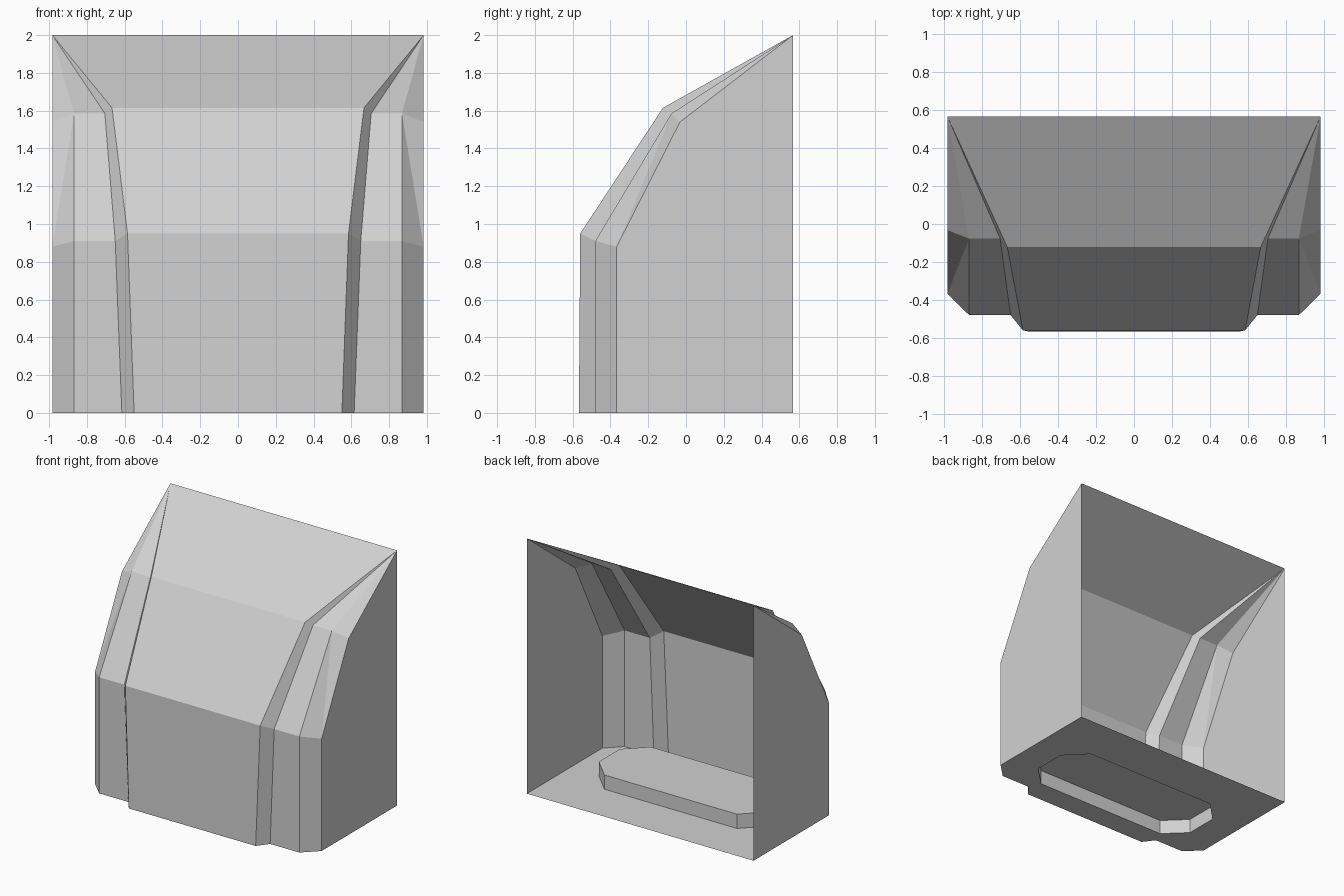
import bpy

old = bpy.data.objects.get("Cube")
if old:
    bpy.data.objects.remove(old, do_unlink=True)

grey = bpy.data.materials.new("light_grey")
grey.use_nodes = True
colour = (0.64, 0.64, 0.64, 1)
grey.diffuse_color = colour
grey.node_tree.nodes["Principled BSDF"].inputs["Base Color"].default_value = colour

HALF_W, BACK, TOP = 0.983, 0.567, 2.0
corner = (HALF_W, BACK, TOP)


def half_part(name, faces):
    """Build the +x half from face loops, then mirror it."""
    index = {}
    loops = [[index.setdefault(p, len(index)) for p in f] for f in faces]
    mesh = bpy.data.meshes.new(name)
    mesh.from_pydata(list(index), [], loops)
    mesh.materials.append(grey)
    obj = bpy.data.objects.new(name, mesh)
    bpy.context.collection.objects.link(obj)
    mirror = obj.modifiers.new("mirror", "MIRROR")
    mirror.use_clip = True
    mirror.merge_threshold = 0.0005


# Upright creases from the panel edge out to the side: foot, bend, brow
panel_edge = [(0.55, -0.567, 0), (0.585, -0.56, 0.95), (0.667, -0.122, 1.615)]
step_edge = [(0.615, -0.48, 0), (0.65, -0.48, 0.91), (0.705, -0.077, 1.585)]
wing_edge = [(0.868, -0.48, 0), (0.868, -0.48, 0.91), (0.868, -0.077, 1.585)]
side_edge = [(HALF_W, -0.367, 0), (HALF_W, -0.367, 0.88), (HALF_W, -0.032, 1.54)]
middle = [(0, y, z) for x, y, z in panel_edge]


def strip(a, b):
    """Faces between two creases, running into the top corner."""
    quads = [[a[i], b[i], b[i + 1], a[i + 1]] for i in range(2)]
    return quads + [[a[2], b[2], corner]]


# Wide front panel with sloping top
front = strip(middle, panel_edge)
front[2] = [middle[2], panel_edge[2], corner, (0, BACK, TOP)]
half_part("front_panel", front)

# Stepped wings, with the twisted bevel split along its diagonal
wings = strip(panel_edge, step_edge) + strip(step_edge, wing_edge)
bevel = strip(wing_edge, side_edge)
bevel[1:2] = [[wing_edge[1], side_edge[1], wing_edge[2]],
              [side_edge[1], side_edge[2], wing_edge[2]]]
half_part("stepped_wings", wings + bevel)

# Flat sides, open at the back
back_foot = (HALF_W, BACK, 0)
half_part("side_walls", [[side_edge[0], back_foot, corner, side_edge[2], side_edge[1]]])

# Floor with a raised, chamfered recess pressed up from below
DEPTH = 0.112
rim = [(0, 0.19), (0.575, 0.19), (0.735, 0.03), (0.735, -0.23), (0.575, -0.385), (0, -0.385)]
low = [(x, y, 0) for x, y in rim]
high = [(x, y, DEPTH) for x, y in rim]
outline = [c[0] for c in (middle, panel_edge, step_edge, wing_edge, side_edge)]
floor = outline + [back_foot, (0, BACK, 0)] + low
walls = [[low[i], low[i + 1], high[i + 1], high[i]] for i in range(len(rim) - 1)]
half_part("floor_with_recess", [floor[::-1], high] + walls)
